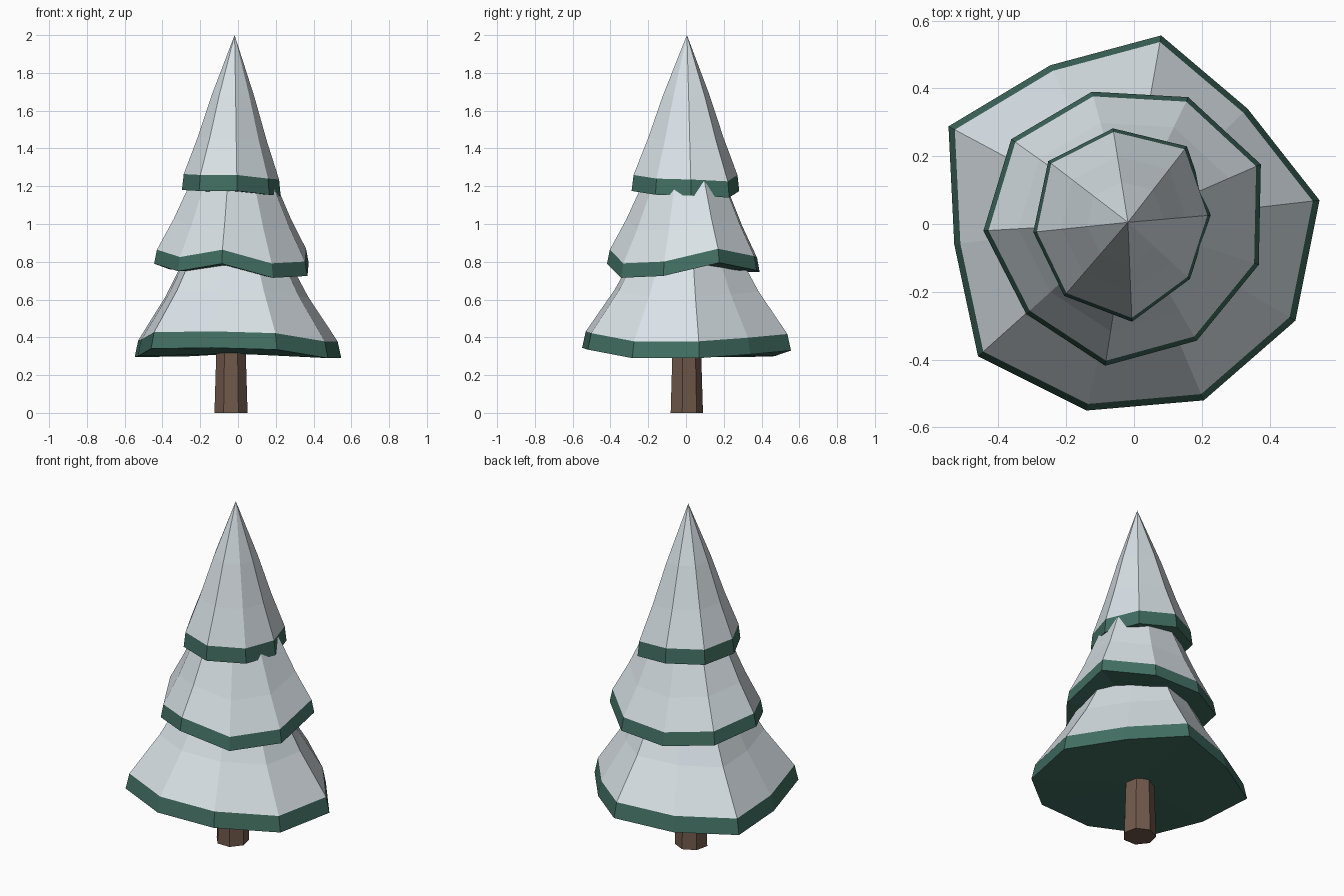
import bpy
import bmesh
import math
from mathutils import Vector

default = bpy.data.objects.get("Cube")
if default:
    bpy.data.objects.remove(default, do_unlink=True)


def make_material(name, colour):
    mat = bpy.data.materials.new(name)
    mat.use_nodes = True
    rgba = (*colour, 1.0)
    mat.diffuse_color = rgba
    mat.node_tree.nodes["Principled BSDF"].inputs["Base Color"].default_value = rgba
    return mat


snow = make_material("snow", (0.72, 0.79, 0.83))
green = make_material("pine green", (0.054, 0.156, 0.12))
bark = make_material("bark brown", (0.162, 0.098, 0.069))

AXIS = Vector((-0.018, 0.005, 0))


def finish(bm, name, materials):
    bmesh.ops.recalc_face_normals(bm, faces=bm.faces)
    mesh = bpy.data.meshes.new(name)
    bm.to_mesh(mesh)
    bm.free()
    for mat in materials:
        mesh.materials.append(mat)
    obj = bpy.data.objects.new(name, mesh)
    bpy.context.collection.objects.link(obj)
    return obj


def bridge(bm, lower, upper, index):
    """Join two rings of equal length with flat quads."""
    n = len(lower)
    for i in range(n):
        j = (i + 1) % n
        bm.faces.new((lower[i], lower[j], upper[j], upper[i])).material_index = index


def fan(bm, ring, point, index):
    """Close a ring with triangles to one point."""
    tip = bm.verts.new(point)
    for i, v in enumerate(ring):
        bm.faces.new((v, ring[(i + 1) % len(ring)], tip)).material_index = index


def make_tier(name, rim, band, band_scale, levels, tip_z):
    """Uneven rim, green band, then snowy rings (scale, height) up to a tip."""
    bm = bmesh.new()
    rim = [Vector(p) for p in rim]
    mean = sum(p.z for p in rim) / len(rim)

    def ring(scale, height):
        verts = []
        for p in rim:
            q = AXIS + (p - AXIS) * scale
            q.z = height + (p.z - mean) * scale
            verts.append(bm.verts.new(q))
        return verts

    base = ring(1, mean)
    below = ring(band_scale, mean + band)
    bridge(bm, base, below, 1)
    fan(bm, base, AXIS + Vector((0, 0, mean)), 1)
    for scale, height in levels:
        above = ring(scale, height)
        bridge(bm, below, above, 0)
        below = above
    fan(bm, below, AXIS + Vector((0, 0, tip_z)), 0)
    return finish(bm, name, (snow, green))


# Branch tiers, each with its own irregular rim
make_tier("lower_branches", [
    (.08, .556, .33), (.335, .34, .31), (.547, .07, .29), (.476, -.285, .29),
    (.206, -.52, .335), (-.14, -.55, .345), (-.46, -.39, .34),
    (-.53, -.06, .3), (-.547, .288, .295), (-.247, .468, .3)],
    .088, .965, [(.69, .63), (.4, .93)], 1.1)

make_tier("middle_branches", [
    (-.124, .39, .745), (.16, .374, .755), (.374, .176, .795),
    (.368, -.12, .725), (.185, -.344, .715), (-.085, -.418, .79),
    (-.318, -.265, .75), (-.444, -.02, .79), (-.362, .25, .76)],
    .075, .965, [(.76, 1.0), (.55, 1.2), (.38, 1.32)], 1.45)

make_tier("upper_branches", [
    (-.062, .282, 1.175), (.156, .229, 1.14), (.226, .026, 1.15),
    (.165, -.162, 1.155), (-.006, -.288, 1.175), (-.206, -.212, 1.175),
    (-.297, -.024, 1.18), (-.253, .185, 1.18)],
    .085, .965, [(.7, 1.45), (.43, 1.68)], 2.0)

# Seven-sided, slightly tapered trunk
bm = bmesh.new()
rings = []
for radius, z in ((.09, 0), (.076, .45)):
    rings.append([bm.verts.new((
        -.037 + radius * math.cos(math.pi / 2 + i * math.tau / 7),
        radius * math.sin(math.pi / 2 + i * math.tau / 7), z)) for i in range(7)])
bridge(bm, *rings, 0)
for r in rings:
    bm.faces.new(r)
finish(bm, "trunk", (bark,))
